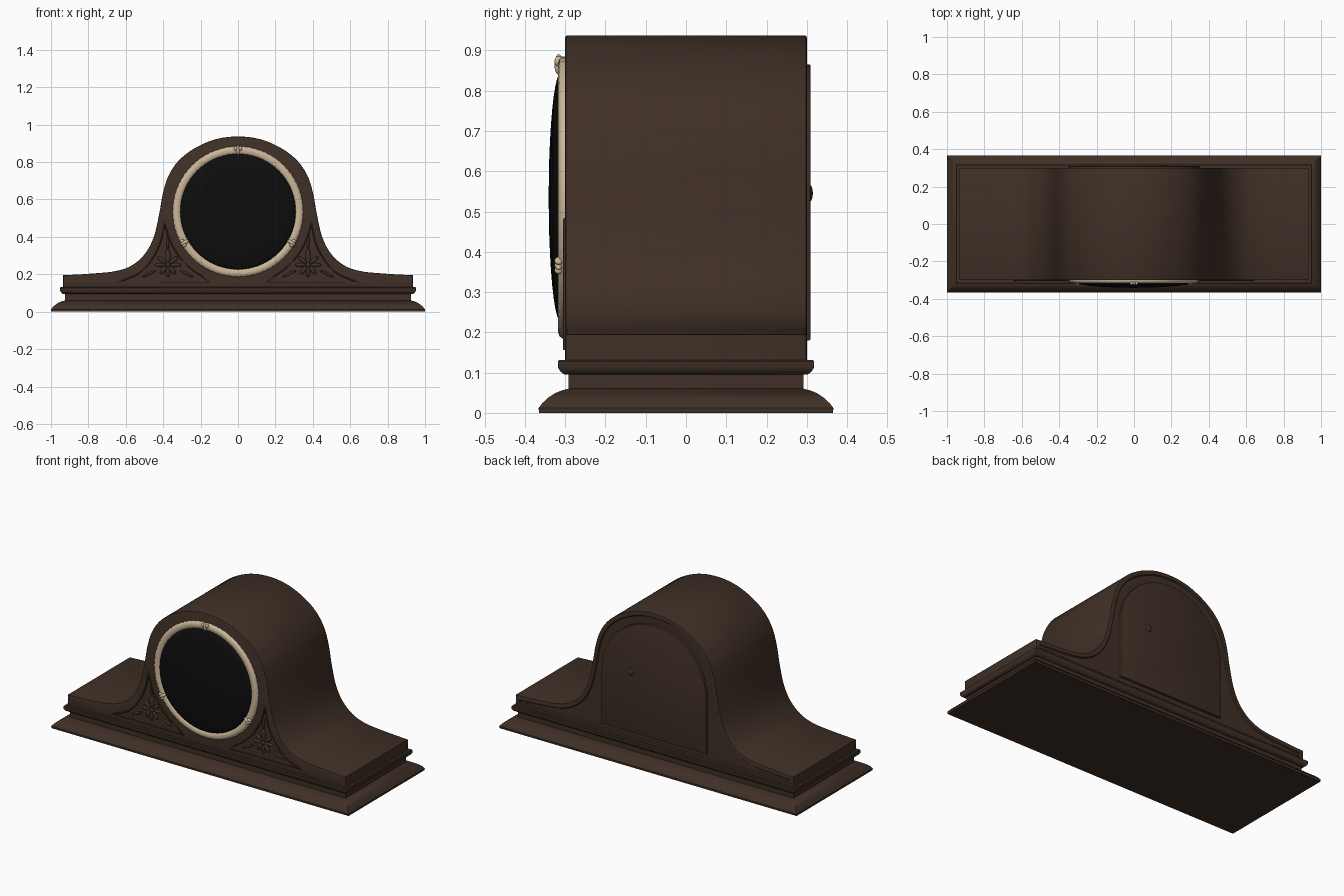
import bpy, bmesh, math
from mathutils import Matrix, Vector

if "Cube" in bpy.data.objects:
    bpy.data.objects.remove(bpy.data.objects["Cube"])


def material(name, rgb):
    m = bpy.data.materials.new(name)
    m.diffuse_color = (*rgb, 1)
    m.use_nodes = True
    m.node_tree.nodes["Principled BSDF"].inputs["Base Color"].default_value = m.diffuse_color
    return m


WOOD = material("dark walnut", (0.050, 0.029, 0.019))
BRASS = material("pale brass", (0.60, 0.47, 0.32))
BLACK = material("black glass", (0.004, 0.004, 0.004))
DIAL_Z = 0.535


def finish(name, bm, mat, angle=35):
    bmesh.ops.recalc_face_normals(bm, faces=bm.faces)
    me = bpy.data.meshes.new(name)
    bm.to_mesh(me)
    bm.free()
    ob = bpy.data.objects.new(name, me)
    bpy.context.collection.objects.link(ob)
    me.materials.append(mat)
    smooth(ob, angle)
    return ob


def smooth(ob, angle=35):
    bpy.ops.object.select_all(action='DESELECT')
    ob.select_set(True)
    bpy.context.view_layer.objects.active = ob
    bpy.ops.object.shade_smooth_by_angle(angle=math.radians(angle))


def spline(pts, n=5):
    """Catmull-Rom curve through 2D points."""
    p = [Vector(q) for q in pts]
    p = [2 * p[0] - p[1]] + p + [2 * p[-1] - p[-2]]
    out = []
    for a, b, c, d in zip(p, p[1:], p[2:], p[3:]):
        for i in range(n):
            t = i / n
            out.append(0.5 * (2 * b + (c - a) * t + (2 * a - 5 * b + 4 * c - d) * t * t
                              + (3 * b - a - 3 * c + d) * t ** 3))
    return out + [p[-2]]


def prism_mesh(pts, y0, y1):
    """Extrude an x-z outline from y0 to y1; returns mesh and end cap."""
    bm = bmesh.new()
    front = [bm.verts.new((x, y0, z)) for x, z in pts]
    back = [bm.verts.new((x, y1, z)) for x, z in pts]
    bm.faces.new(front)
    cap = bm.faces.new(back[::-1])
    n = len(pts)
    for i in range(n):
        j = (i + 1) % n
        bm.faces.new((front[i], back[i], back[j], front[j]))
    bmesh.ops.recalc_face_normals(bm, faces=bm.faces)
    return bm, cap


def bevel_caps(bm, ys, width):
    edges = [e for e in bm.edges
             if any(all(abs(v.co.y - y) < 1e-5 for v in e.verts) for y in ys)]
    bmesh.ops.bevel(bm, geom=edges, offset=width, segments=2, affect='EDGES', profile=0.5)


def lathe(name, profile, mat, seg=96, ripple=0.0):
    """Revolve (radius, y) points about the dial axis."""
    bm = bmesh.new()
    rings = []
    for r, y in profile:
        if r == 0:
            rings.append([bm.verts.new((0, y, DIAL_Z))] * seg)
            continue
        ring = []
        for i in range(seg):
            a = 2 * math.pi * i / seg
            q = r + ripple * (-1) ** i
            ring.append(bm.verts.new((q * math.cos(a), y, DIAL_Z + q * math.sin(a))))
        rings.append(ring)
    for lo, hi in zip(rings, rings[1:]):
        for i in range(seg):
            j = (i + 1) % seg
            f = dict.fromkeys((lo[i], lo[j], hi[j], hi[i]))
            bm.faces.new(list(f))
    return finish(name, bm, mat, 50)


def add_blob(bm, x, y, z, length, width, depth, angle):
    """Ellipsoid leaf whose long axis points along angle in the x-z plane."""
    m = (Matrix.Translation((x, y, z)) @ Matrix.Rotation(-angle, 4, 'Y')
         @ Matrix.Diagonal((length, depth, width, 1)))
    bmesh.ops.create_uvsphere(bm, u_segments=12, v_segments=8, radius=1, matrix=m)


# Stepped plinth: rectangular rings lofted upward (half depth, height)
bm = bmesh.new()
rings = []
for d, z in [(0.365, 0), (0.366, 0.012), (0.357, 0.024), (0.343, 0.037), (0.325, 0.049),
             (0.308, 0.056), (0.292, 0.06), (0.292, 0.095), (0.303, 0.096), (0.312, 0.103),
             (0.318, 0.113), (0.318, 0.128), (0.315, 0.131), (0.298, 0.131)]:
    w = d + 0.634
    rings.append([bm.verts.new((sx * w, sy * d, z))
                  for sx, sy in ((-1, -1), (1, -1), (1, 1), (-1, 1))])
for lo, hi in zip(rings, rings[1:]):
    for i in range(4):
        j = (i + 1) % 4
        bm.faces.new((lo[i], lo[j], hi[j], hi[i]))
bm.faces.new(rings[0][::-1])
bm.faces.new(rings[-1])
finish("plinth", bm, WOOD)

# Arched case with sweeping shoulders and a recessed back
half = [(0.935, 0.195), (0.78, 0.204), (0.65, 0.218), (0.56, 0.252), (0.49, 0.32),
        (0.447, 0.41), (0.42, 0.53), (0.40, 0.64), (0.37, 0.73), (0.315, 0.81),
        (0.23, 0.875), (0.12, 0.922), (0, 0.937)]
arch = spline(half + [(-x, z) for x, z in half[-2::-1]])
bm, cap = prism_mesh([(-0.935, 0.125), (0.935, 0.125)] + arch, -0.3, 0.3)
bmesh.ops.inset_region(bm, faces=[cap], thickness=0.025, depth=0, use_even_offset=True)
bmesh.ops.inset_region(bm, faces=[cap], thickness=0.005, depth=-0.006, use_even_offset=True)
outer = [e for e in bm.edges if abs(e.verts[0].co.y - e.verts[1].co.y) < 1e-6
         and e.calc_face_angle(0) > 1.4]
bmesh.ops.bevel(bm, geom=outer, offset=0.005, segments=2, affect='EDGES', profile=0.5)
case = finish("case", bm, WOOD)

# Corner panels: sunk triangles bounded by the dial and the shoulder curve
inner = [(0.395 * math.cos(a), DIAL_Z + 0.395 * math.sin(a))
         for a in (math.radians(-66 + 58 * i / 12) for i in range(13))]
panel = inner + [tuple(p) for p in spline(
    [(0.395, 0.46), (0.415, 0.37), (0.46, 0.28), (0.53, 0.205), (0.64, 0.157)], 4)]
panel[0] = (0.155, 0.157)
for side, label in ((1, "right"), (-1, "left")):
    pts = [(side * x, z) for x, z in panel]
    bm, _ = prism_mesh(pts, -0.35, -0.29)
    cutter = finish(label + "_panel_cutter", bm, WOOD)
    cutter.hide_render = True
    mod = case.modifiers.new("sunk panel", 'BOOLEAN')
    mod.operation, mod.object, mod.solver = 'DIFFERENCE', cutter, 'EXACT'
    bpy.context.view_layer.objects.active = case
    bpy.ops.object.modifier_apply(modifier=mod.name)
    bpy.data.objects.remove(cutter)

    # Thin raised bead around the panel
    cu = bpy.data.curves.new(label + "_panel_bead", 'CURVE')
    cu.dimensions, cu.bevel_depth, cu.bevel_resolution = '3D', 0.004, 1
    sp = cu.splines.new('POLY')
    sp.points.add(len(pts) - 1)
    for p, (x, z) in zip(sp.points, pts):
        p.co = (x, -0.301, z, 1)
    sp.use_cyclic_u = True
    cu.materials.append(WOOD)
    bpy.context.collection.objects.link(bpy.data.objects.new(label + "_panel_bead", cu))

    # Carved flower with leaves reaching to the panel corners
    bm = bmesh.new()
    cx, cz = side * 0.375, 0.25
    for deg, dist, length, width in [(90, 0.045, 0.042, 0.014), (40, 0.04, 0.03, 0.011),
                                     (140, 0.04, 0.03, 0.011), (0, 0.04, 0.03, 0.010),
                                     (180, 0.04, 0.03, 0.010), (-50, 0.035, 0.028, 0.011),
                                     (-130, 0.035, 0.028, 0.011), (-90, 0.035, 0.03, 0.011),
                                     (90, 0.12, 0.04, 0.007), (-25, 0.11, 0.04, 0.007),
                                     (205, 0.11, 0.04, 0.007)]:
        a = math.radians(deg)
        add_blob(bm, cx + dist * math.cos(a), -0.291, cz + dist * math.sin(a),
                 length, width, 0.009, a)
    add_blob(bm, cx, -0.292, cz, 0.014, 0.014, 0.011, 0)
    finish(label + "_carved_flower", bm, WOOD, 60)
smooth(case)

# Dial: notched bezel ring and domed glass
lathe("bezel", [(0.349, -0.297), (0.349, -0.307), (0.343, -0.314), (0.331, -0.318),
                (0.318, -0.316), (0.308, -0.311), (0.304, -0.303)], BRASS, 144, 0.0015)
dome = [(0.309 * math.cos(t), -0.311 - 0.03 * math.sin(t))
        for t in (math.pi / 2 * i / 10 for i in range(10))]
lathe("glass", [(0.309, -0.298)] + dome + [(0, -0.341)], BLACK)

# Three small clasps on the bezel
bm = bmesh.new()
for deg in (90, 210, 330):
    a = math.radians(deg)
    for r, t, length, width in ((0.33, 0, 0.026, 0.010), (0.338, 0.013, 0.013, 0.009),
                                (0.338, -0.013, 0.013, 0.009)):
        add_blob(bm, r * math.cos(a) - t * math.sin(a), -0.316,
                 DIAL_Z + r * math.sin(a) + t * math.cos(a), length, width, 0.011, a)
finish("bezel_clasps", bm, BRASS, 60)

# Arched back door with a small round knob
door = [(-0.352, 0.18), (0.352, 0.18)] + [
    (0.352 * math.cos(math.pi * i / 32), 0.513 + 0.352 * math.sin(math.pi * i / 32))
    for i in range(33)]
bm, _ = prism_mesh(door, 0.28, 0.309)
bevel_caps(bm, [0.309], 0.003)
finish("back_door", bm, WOOD)
bm = bmesh.new()
add_blob(bm, 0.155, 0.308, 0.545, 0.02, 0.02, 0.007, 0)
finish("door_knob", bm, WOOD, 60)
